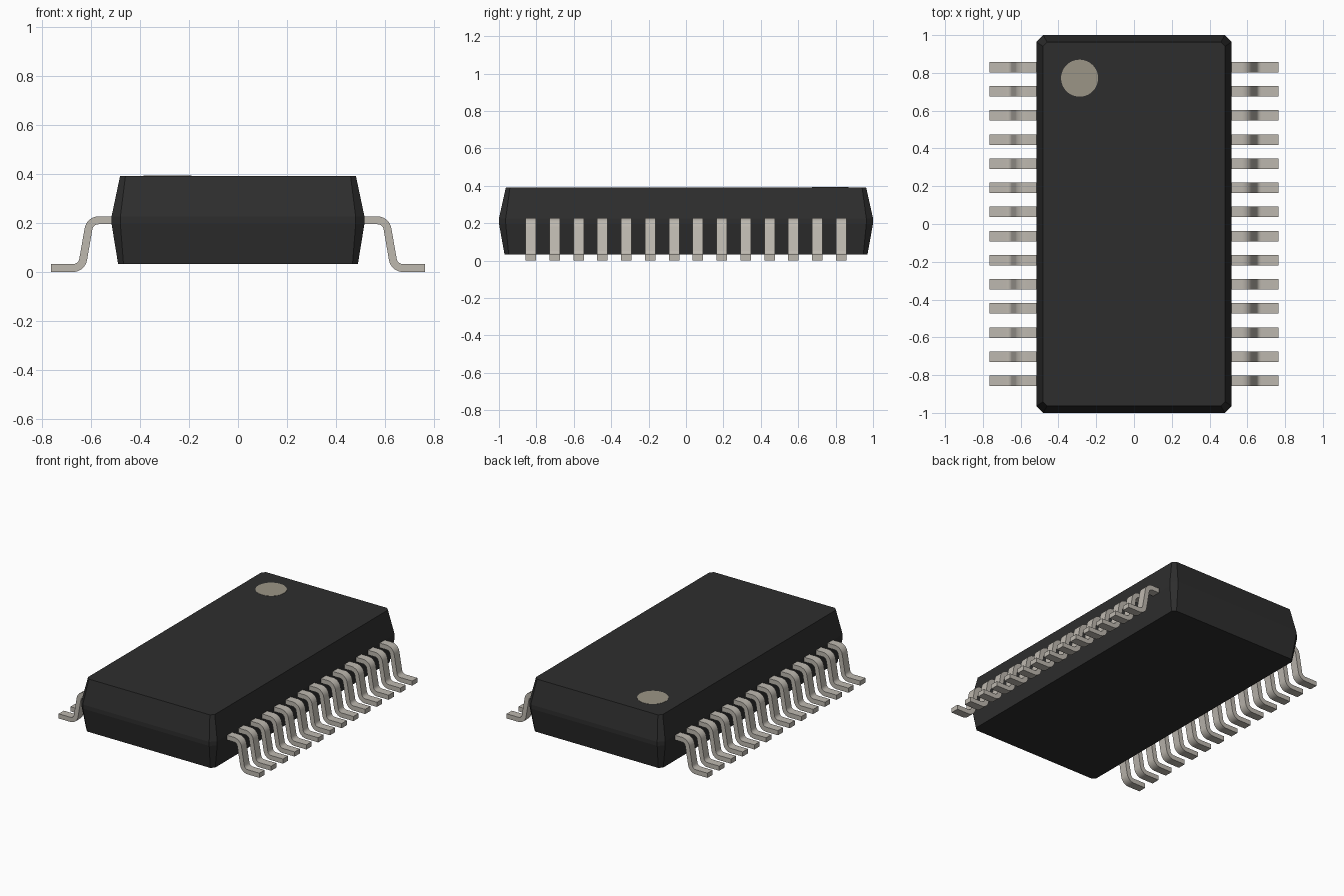
import bpy, bmesh, math
from mathutils import Vector

cube = bpy.data.objects.get("Cube")
if cube:
    bpy.data.objects.remove(cube, do_unlink=True)


def material(name, rgb, roughness=0.6):
    m = bpy.data.materials.new(name)
    m.use_nodes = True
    m.diffuse_color = (*rgb, 1)
    bsdf = m.node_tree.nodes["Principled BSDF"]
    bsdf.inputs["Base Color"].default_value = (*rgb, 1)
    bsdf.inputs["Roughness"].default_value = roughness
    return m


def add_object(name, bm, mat):
    bmesh.ops.recalc_face_normals(bm, faces=bm.faces)
    mesh = bpy.data.meshes.new(name)
    bm.to_mesh(mesh)
    bm.free()
    mesh.materials.append(mat)
    ob = bpy.data.objects.new(name, mesh)
    bpy.context.collection.objects.link(ob)
    return ob


def smooth(ob):
    bpy.ops.object.select_all(action='DESELECT')
    ob.select_set(True)
    bpy.context.view_layer.objects.active = ob
    bpy.ops.object.shade_smooth_by_angle(angle=math.radians(30))


plastic = material("black plastic", (0.027, 0.027, 0.027))
metal = material("tinned metal", (0.51, 0.48, 0.43), 0.4)
paint = material("marker grey", (0.33, 0.30, 0.24))

# Package body: chamfered rectangles stacked by height
# (half width, half length, corner chamfer, height)
LEVELS = [(0.490, 0.970, 0.022, 0.032), (0.517, 1.0, 0.036, 0.198),
          (0.517, 1.0, 0.036, 0.226), (0.482, 0.963, 0.022, 0.392)]
bm = bmesh.new()
rings = []
for w, l, c, z in LEVELS:
    corners = [(w, l - c), (w - c, l), (c - w, l), (-w, l - c),
               (-w, c - l), (c - w, -l), (w - c, -l), (w, c - l)]
    rings.append([bm.verts.new((x, y, z)) for x, y in corners])
for low, high in zip(rings, rings[1:]):
    for i in range(8):
        j = (i + 1) % 8
        bm.faces.new((low[i], low[j], high[j], high[i]))
bm.faces.new(rings[0])
bm.faces.new(rings[-1])
add_object("package_body", bm, plastic)

# Pin one marker: thin disc on the top face
bm = bmesh.new()
bmesh.ops.create_cone(bm, cap_ends=True, segments=48, radius1=0.098,
                      radius2=0.098, depth=0.003)
bmesh.ops.translate(bm, verts=bm.verts, vec=(-0.288, 0.772, 0.392))
add_object("pin_one_marker", bm, paint)

# Gull-wing lead: bent strip with filleted corners
PATH = [Vector(p) for p in ((0.50, 0.211), (0.605, 0.211),
                            (0.639, 0.016), (0.764, 0.016))]
THICK, WIDTH, PITCH, COUNT, RADIUS, STEPS = 0.032, 0.056, 0.1277, 14, 0.042, 8


def offset_points(point, direction):
    normal = Vector((-direction.y, direction.x)) * THICK / 2
    return point + normal, point - normal


pairs = [offset_points(PATH[0], (PATH[1] - PATH[0]).normalized())]
for a, b, c in zip(PATH, PATH[1:], PATH[2:]):
    d1, d2 = (b - a).normalized(), (c - b).normalized()
    turn = math.atan2(d1.x * d2.y - d1.y * d2.x, d1.dot(d2))
    side = math.copysign(1, turn)
    start = b - d1 * RADIUS * math.tan(abs(turn) / 2)
    centre = start + Vector((-d1.y, d1.x)) * side * RADIUS
    for i in range(STEPS + 1):
        t = turn * i / STEPS
        d = Vector((d1.x * math.cos(t) - d1.y * math.sin(t),
                    d1.x * math.sin(t) + d1.y * math.cos(t)))
        pairs.append(offset_points(centre - Vector((-d.y, d.x)) * side * RADIUS, d))
pairs.append(offset_points(PATH[-1], (PATH[-1] - PATH[-2]).normalized()))

bm = bmesh.new()
y0 = -PITCH * (COUNT - 1) / 2
sections = []
for top, bottom in pairs:
    sections.append([bm.verts.new((p.x, y0 + s * WIDTH / 2, p.y))
                     for p, s in ((top, -1), (top, 1), (bottom, 1), (bottom, -1))])
for a, b in zip(sections, sections[1:]):
    for i in range(4):
        j = (i + 1) % 4
        bm.faces.new((a[i], a[j], b[j], b[i]))
bm.faces.new(sections[0])
bm.faces.new(sections[-1])
leads = add_object("leads", bm, metal)
smooth(leads)

# Repeat the lead along the side and mirror to the other side
array = leads.modifiers.new("row", 'ARRAY')
array.count = COUNT
array.use_relative_offset = False
array.use_constant_offset = True
array.constant_offset_displace = (0, PITCH, 0)
mirror = leads.modifiers.new("both_sides", 'MIRROR')
mirror.use_axis = (True, False, False)
